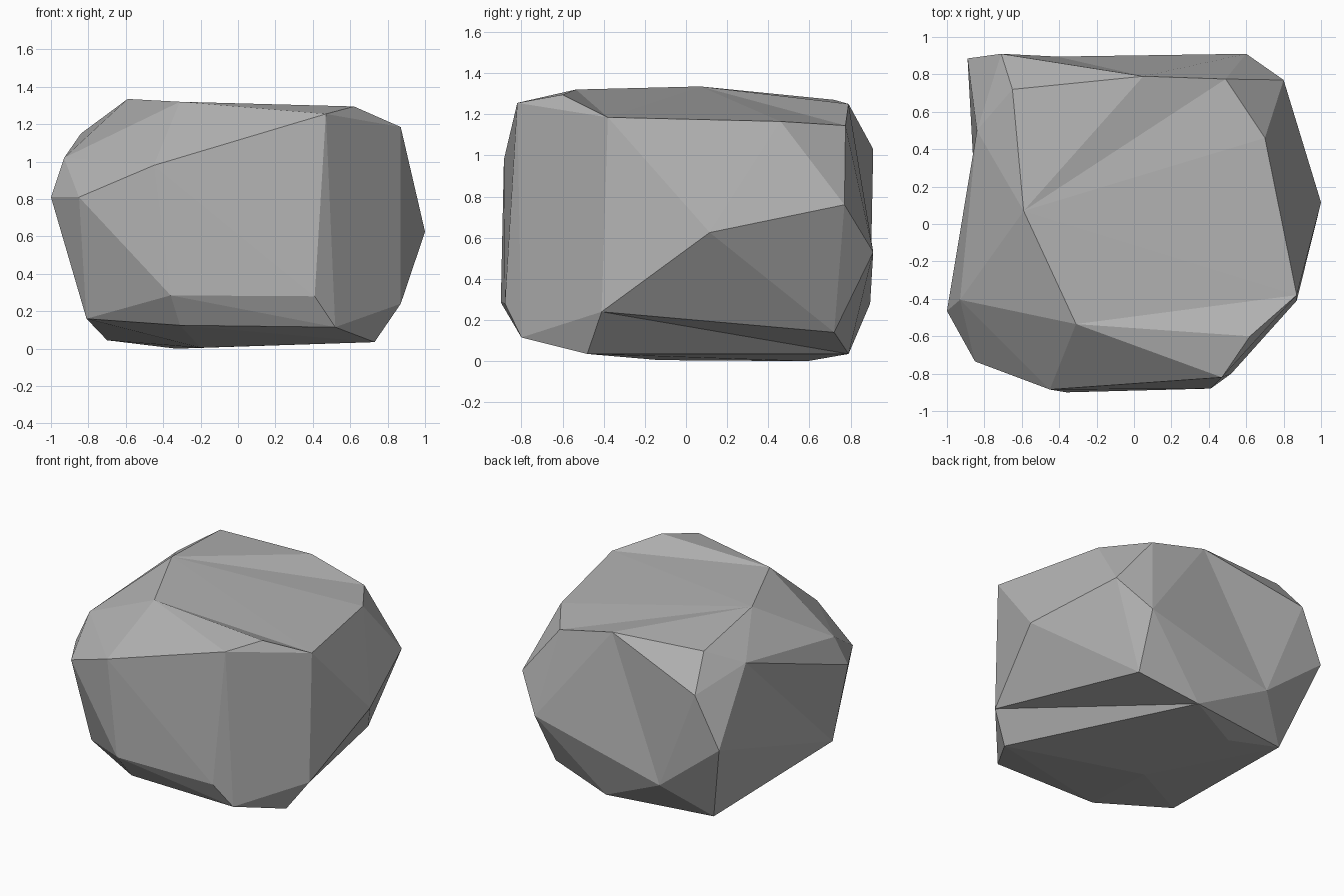
import bpy
import bmesh
from mathutils import Vector

# Remove the default cube
cube = bpy.data.objects.get("Cube")
if cube:
    bpy.data.objects.remove(cube, do_unlink=True)


def make_material(name, colour):
    mat = bpy.data.materials.new(name)
    mat.use_nodes = True
    mat.diffuse_color = colour
    mat.node_tree.nodes["Principled BSDF"].inputs["Base Color"].default_value = colour
    return mat


# Corner points of the boulder, grouped by side
CORNERS = {
    # crown
    "peak": (-.59, .07, 1.335),
    "crown_front": (-.31, -.535, 1.32),
    "crown_corner": (.62, -.6, 1.295),
    "crown_left": (.87, -.38, 1.185),
    "shoulder_left": (.7, .46, 1.165),
    "shoulder_back": (.49, .775, 1.145),
    "crown_back": (.05, .79, 1.25),
    "crown_back_right": (-.65, .72, 1.27),
    # front
    "brow_left": (.47, -.82, 1.255),
    "brow_right": (-.45, -.885, .98),
    "cheek": (-.85, -.735, .81),
    "chin_left": (.41, -.88, .28),
    "chin_right": (-.36, -.9, .285),
    # right side
    "side_tip": (-1, -.465, .81),
    "side_upper": (-.93, -.405, 1.02),
    "side_back": (-.84, .5, 1.15),
    "side_low": (-.81, -.555, .16),
    # left side
    "left_tip": (1, .115, .625),
    "left_low": (.87, -.41, .24),
    "left_back": (.8, .77, .76),
    # back
    "back_left": (.6, .91, .53),
    "back_upper": (-.71, .91, 1.03),
    "back_right": (-.89, .885, .66),
    "back_low": (-.41, .895, .28),
    "back_foot_left": (.56, .72, .14),
    # underside
    "foot_back": (.1, .79, .035),
    "foot_back_right": (-.7, .675, .045),
    "foot_front": (.52, -.8, .115),
    "foot_left": (.73, -.48, .035),
    "foot_front_right": (-.31, -.8, .125),
    "base_back": (-.33, .59, 0),
    "base_middle": (-.2, -.13, .005),
}

# Shallow dents: a fan centre, the rim around it, and extra triangles
DENTS = [
    ("peak",
     ["crown_front", "crown_left", "shoulder_left", "shoulder_back", "crown_back"],
     [("crown_front", "crown_corner", "crown_left")]),
    ("side_back",
     ["side_upper", "side_tip", "side_low", "back_right"],
     [("back_right", "side_low", "foot_back_right")]),
    ("crown_back",
     ["shoulder_back", "back_left", "back_low", "back_upper"],
     []),
    ("left_low",
     ["back_foot_left", "foot_back", "foot_left"],
     []),
]

# Faceted outer shell
bm = bmesh.new()
points = {name: bm.verts.new(Vector(co)) for name, co in CORNERS.items()}
bmesh.ops.convex_hull(bm, input=list(bm.verts), use_existing_faces=False)

# Replace the shell over each dent with a sunken fan of facets
for centre, rim, extra in DENTS:
    triangles = [(centre, a, b) for a, b in zip(rim, rim[1:])] + extra
    region = {points[name] for tri in triangles for name in tri}
    covered = [f for f in bm.faces if region.issuperset(f.verts)]
    bmesh.ops.delete(bm, geom=covered, context="FACES_ONLY")
    for tri in triangles:
        corners = [points[name] for name in tri]
        if not bm.faces.get(corners):
            bm.faces.new(corners)

# Tidy up: no loose edges, no gaps, outward flat facets
loose = [e for e in bm.edges if not e.link_faces]
bmesh.ops.delete(bm, geom=loose, context="EDGES")
bmesh.ops.holes_fill(bm, edges=[e for e in bm.edges if e.is_boundary], sides=0)
bmesh.ops.triangulate(bm, faces=[f for f in bm.faces if len(f.verts) > 3])
bmesh.ops.recalc_face_normals(bm, faces=list(bm.faces))
for face in bm.faces:
    face.smooth = False

mesh = bpy.data.meshes.new("boulder")
bm.to_mesh(mesh)
bm.free()
mesh.materials.append(make_material("stone grey", (.45, .45, .45, 1)))
boulder = bpy.data.objects.new("boulder", mesh)
bpy.context.collection.objects.link(boulder)
